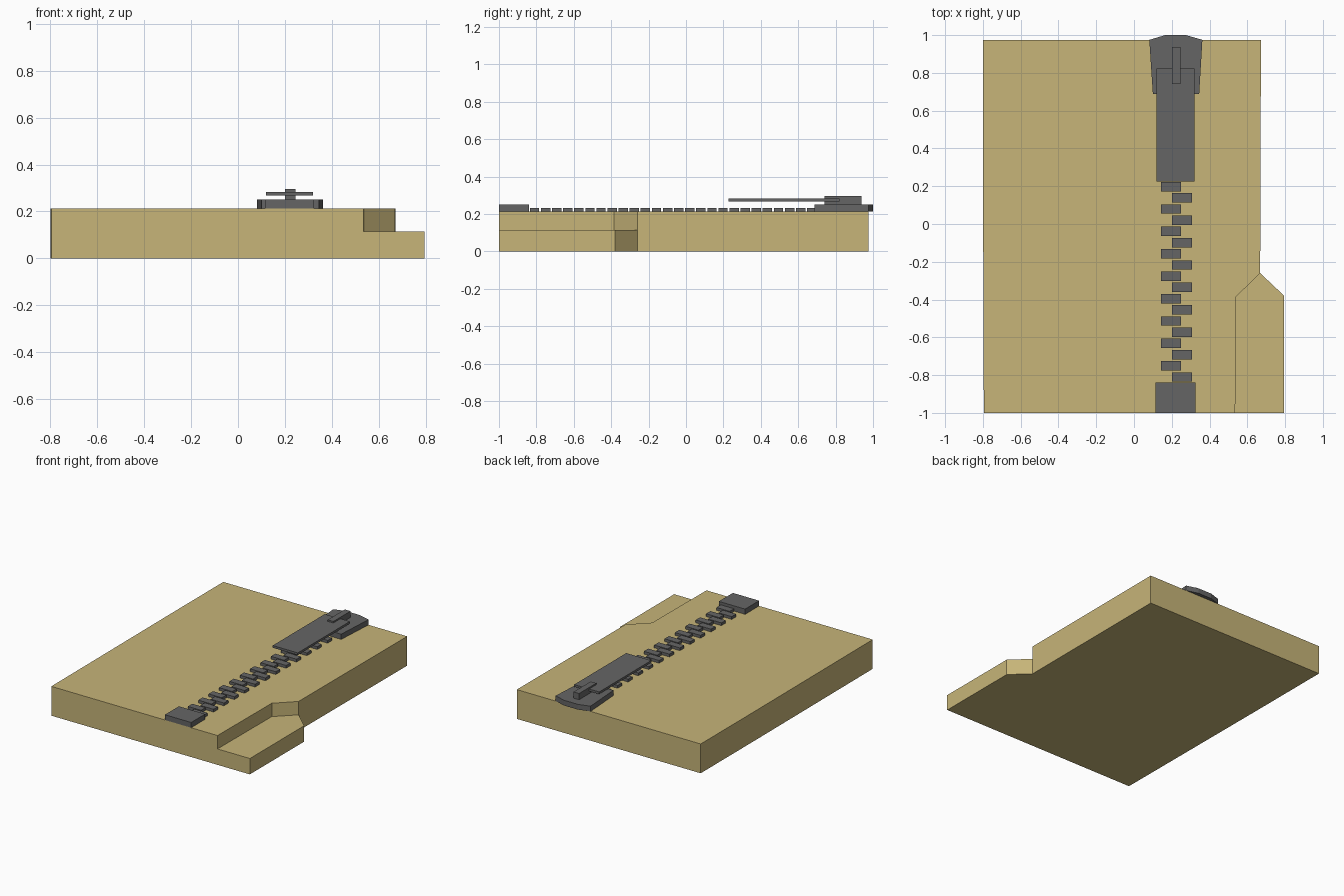
import bpy, bmesh

if "Cube" in bpy.data.objects:
    bpy.data.objects.remove(bpy.data.objects["Cube"])


def material(name, color):
    m = bpy.data.materials.new(name)
    m.diffuse_color = (*color, 1)
    m.use_nodes = True
    m.node_tree.nodes["Principled BSDF"].inputs["Base Color"].default_value = m.diffuse_color
    return m


TAN = material("tan_cloth", (0.57, 0.46, 0.19))
METAL = material("dark_metal", (0.13, 0.13, 0.13))


def prism(name, outline, z0, z1, mat):
    """Extrude a flat outline from z0 up to z1."""
    bm = bmesh.new()
    face = bm.faces.new([bm.verts.new((x, y, z0)) for x, y in outline])
    ext = bmesh.ops.extrude_face_region(bm, geom=[face], use_keep_orig=True)
    for v in ext["geom"]:
        if isinstance(v, bmesh.types.BMVert):
            v.co.z = z1
    bmesh.ops.recalc_face_normals(bm, faces=bm.faces)
    mesh = bpy.data.meshes.new(name)
    bm.to_mesh(mesh)
    bm.free()
    obj = bpy.data.objects.new(name, mesh)
    bpy.context.collection.objects.link(obj)
    mesh.materials.append(mat)
    return obj


def box(name, x0, x1, y0, y1, z0, z1, mat):
    return prism(name, [(x0, y0), (x1, y0), (x1, y1), (x0, y1)], z0, z1, mat)


# Cloth panel with a lowered tab at the front right corner
panel = prism("cloth_panel", [(-0.795, -1), (0.795, -1), (0.795, -0.38),
                              (0.668, -0.26), (0.672, 0.975), (-0.8, 0.975),
                              (-0.8, 0.38)], 0, 0.212, TAN)
cutter = prism("tab_cutter", [(0.535, -1.1), (0.9, -1.1), (0.9, -0.037),
                              (0.54, -0.385)], 0.115, 0.4, TAN)
cutter.hide_render = True
cutter.hide_set(True)
cut = panel.modifiers.new("tab_cut", "BOOLEAN")
cut.operation = "DIFFERENCE"
cut.solver = "EXACT"
cut.object = cutter

# Alternating teeth, running up under the slider
for i in range(26):
    y = -0.81 + 0.0593 * i
    x0 = 0.2 if i % 2 == 0 else 0.142
    box(f"tooth_{i:02d}", x0, x0 + 0.106, y - 0.025, y + 0.025, 0.212, 0.232, METAL)

# Bottom stop
box("bottom_stop", 0.115, 0.325, -1, -0.84, 0.212, 0.25, METAL)

# Slider, its bridge and the pull tab
prism("slider", [(0.1, 0.687), (0.345, 0.687), (0.362, 0.975), (0.275, 1),
                 (0.165, 1), (0.081, 0.975)], 0.212, 0.25, METAL)
box("slider_bridge", 0.2, 0.245, 0.74, 0.937, 0.25, 0.295, METAL)
box("pull_tab", 0.12, 0.32, 0.226, 0.822, 0.268, 0.284, METAL)
